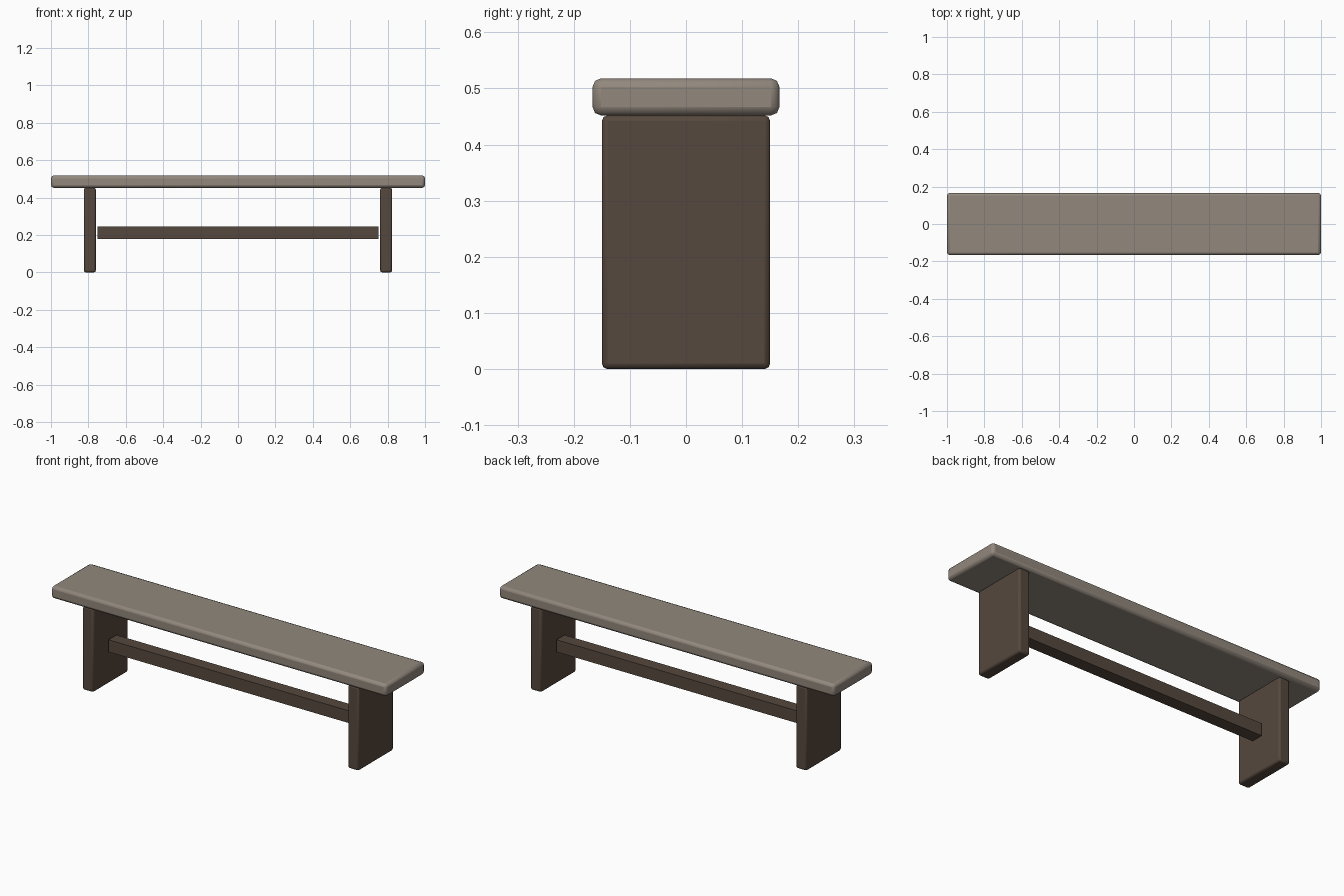
import bpy
import math

default = bpy.data.objects.get("Cube")
if default:
    bpy.data.objects.remove(default, do_unlink=True)


def make_material(name, color):
    mat = bpy.data.materials.new(name)
    mat.use_nodes = True
    mat.diffuse_color = color
    mat.node_tree.nodes["Principled BSDF"].inputs["Base Color"].default_value = color
    return mat


def board(name, size, center, mat, bevel=0.0):
    """Box with optional rounded edges."""
    bpy.ops.mesh.primitive_cube_add(size=1, location=center)
    obj = bpy.context.object
    obj.name = name
    obj.scale = size
    bpy.ops.object.transform_apply(location=False, rotation=False, scale=True)
    obj.data.materials.append(mat)
    if bevel:
        mod = obj.modifiers.new("rounded_edges", "BEVEL")
        mod.width = bevel
        mod.segments = 2
        bpy.ops.object.shade_smooth_by_angle(angle=math.radians(50))
    return obj


pale_wood = make_material("weathered pale wood", (0.287, 0.246, 0.205, 1))
dark_wood = make_material("dark brown wood", (0.093, 0.065, 0.047, 1))

# Seat plank
board("seat", (2.0, 0.333, 0.066), (0, 0, 0.485), pale_wood, 0.015)

# Slab legs at both ends
for side, sign in (("left", 1), ("right", -1)):
    board(side + "_leg", (0.064, 0.3, 0.452), (sign * 0.792, 0, 0.226), dark_wood, 0.01)

# Stretcher bar between the legs
board("stretcher", (1.5, 0.067, 0.066), (0, 0, 0.212), dark_wood)
